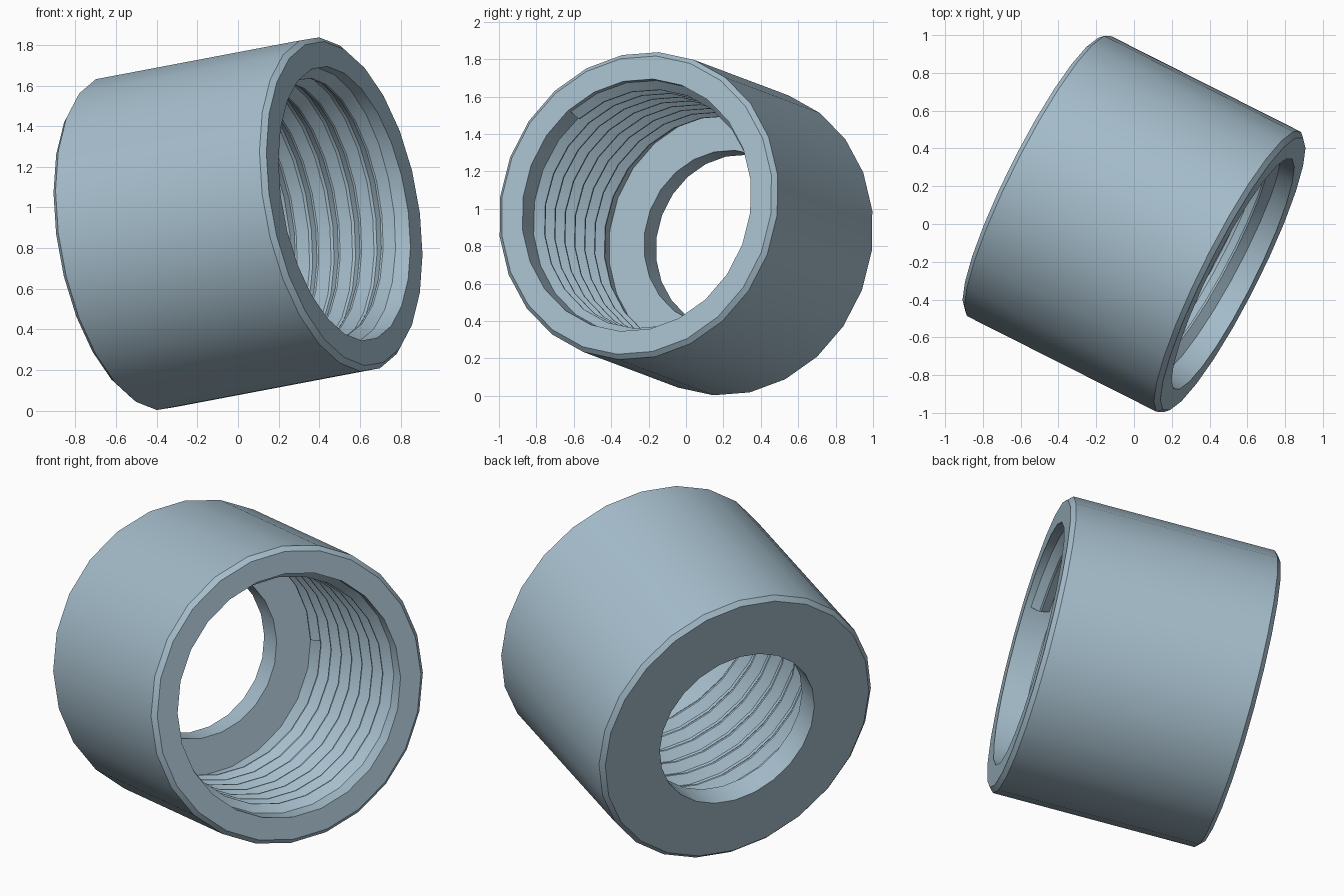
import bpy, bmesh, math
from mathutils import Matrix, Vector

if "Cube" in bpy.data.objects:
    bpy.data.objects.remove(bpy.data.objects["Cube"])

SIDES = 24
PHASE = math.radians(11.6)
HALF = 0.595            # half length along the axis
SHOULDER = -0.45        # floor of the wide bore
WALL = 0.685            # bore radius
PITCH = 0.12

# Tilted frame: d is the axis toward the open end
d = Vector((0.880, -0.444, 0.167)).normalized()
u = Vector((-d.y, d.x, 0)).normalized()
v = d.cross(u)
frame = Matrix((u, v, d)).transposed().to_4x4()
frame.translation = (0, 0, 0.92)

steel = bpy.data.materials.new("pale_blue_steel")
steel.diffuse_color = (0.38, 0.515, 0.604, 1)
steel.use_nodes = True
steel.node_tree.nodes["Principled BSDF"].inputs["Base Color"].default_value = steel.diffuse_color


def point(radius, angle, height):
    return (radius * math.cos(angle), radius * math.sin(angle), height)


def bridge(bm, a, b):
    n = len(a)
    for i in range(n):
        j = (i + 1) % n
        bm.faces.new((a[i], a[j], b[j], b[i]))


def finish(bm, name):
    bmesh.ops.recalc_face_normals(bm, faces=bm.faces)
    bm.transform(frame)
    mesh = bpy.data.meshes.new(name)
    bm.to_mesh(mesh)
    bm.free()
    mesh.materials.append(steel)
    obj = bpy.data.objects.new(name, mesh)
    bpy.context.collection.objects.link(obj)
    bpy.ops.object.select_all(action='DESELECT')
    obj.select_set(True)
    bpy.context.view_layer.objects.active = obj
    bpy.ops.object.shade_smooth_by_angle(angle=math.radians(25))


# Sleeve: closed profile (radius, height) turned around the axis
profile = [(0.475, -HALF), (0.81, -HALF), (0.835, -HALF + 0.025),
           (0.835, HALF - 0.025), (0.81, HALF), (WALL, HALF),
           (WALL, SHOULDER), (0.475, SHOULDER)]
bm = bmesh.new()
rings = []
for s in range(SIDES):
    a = PHASE + s * math.tau / SIDES
    rings.append([bm.verts.new(point(r, a, h)) for r, h in profile])
for s in range(SIDES):
    bridge(bm, rings[s], rings[(s + 1) % SIDES])
finish(bm, "sleeve")

# Internal thread: V-shaped ridge swept along a helix inside the bore
section = [(WALL + 0.004, -0.056), (WALL - 0.042, -0.005),
           (WALL - 0.042, 0.005), (WALL + 0.004, 0.056)]
start, end = SHOULDER + 0.075, HALF - 0.085
steps = int((end - start) / PITCH * SIDES)
bm = bmesh.new()
sweep = []
for s in range(steps + 1):
    a = PHASE + (s - 1) * math.tau / SIDES
    z = start + PITCH * s / SIDES
    sweep.append([bm.verts.new(point(r, a, z + h)) for r, h in section])
for s in range(steps):
    bridge(bm, sweep[s], sweep[s + 1])
bm.faces.new(sweep[0])
bm.faces.new(sweep[-1])
finish(bm, "internal_thread")
